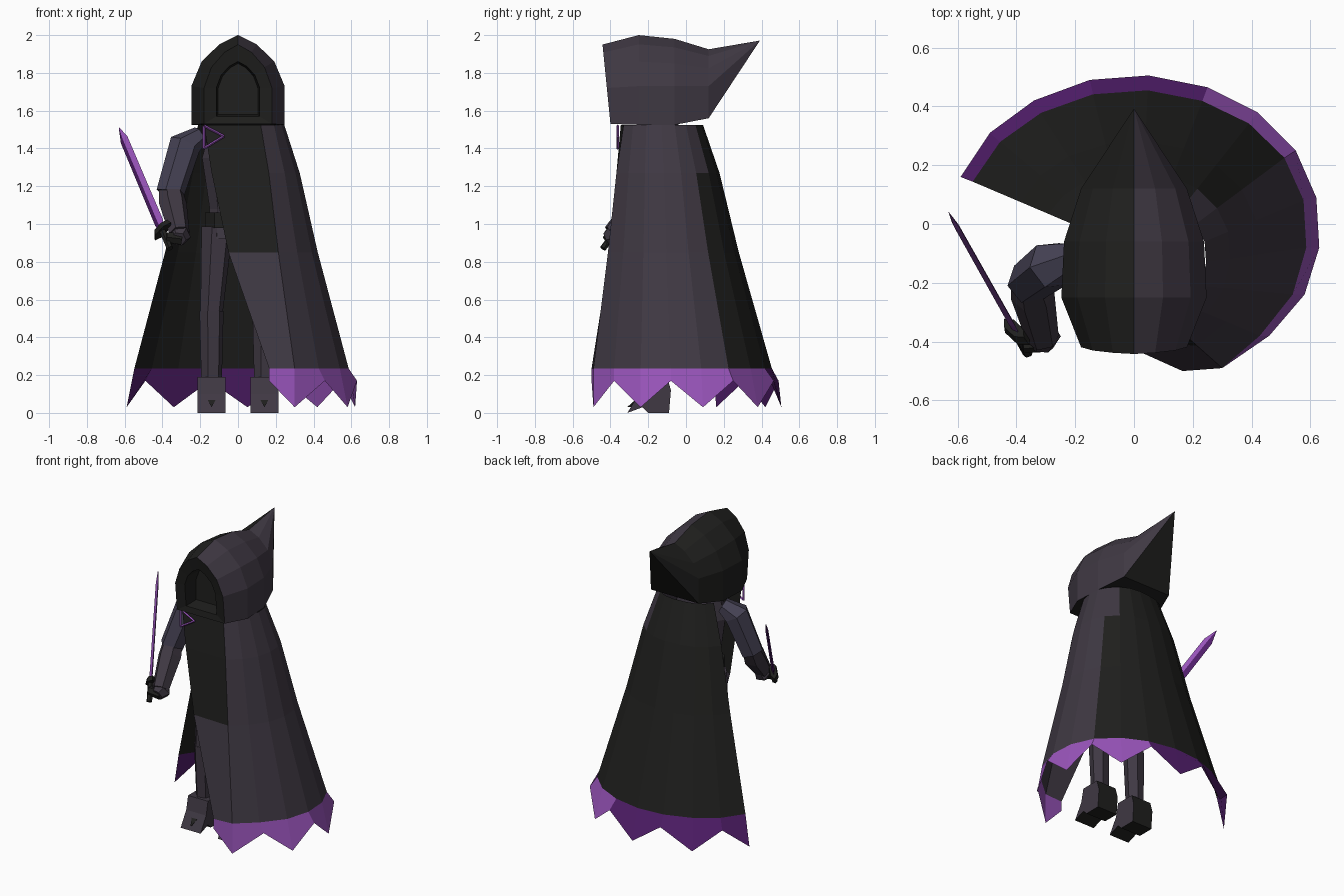
import bpy, bmesh, math
from mathutils import Vector

if "Cube" in bpy.data.objects:
    bpy.data.objects.remove(bpy.data.objects["Cube"])


def material(name, rgb):
    m = bpy.data.materials.new(name)
    m.use_nodes = True
    m.diffuse_color = (*rgb, 1)
    bsdf = next(n for n in m.node_tree.nodes if n.type == 'BSDF_PRINCIPLED')
    bsdf.inputs["Base Color"].default_value = (*rgb, 1)
    bsdf.inputs["Roughness"].default_value = 0.9
    return m


BLACK = material("black cloth", (.014, .014, .013))
GREY = material("dusk grey cloth", (.05, .04, .056))
SLATE = material("slate sleeve", (.06, .054, .088))
LIGHT = material("light purple", (.32, .09, .5))
DARK = material("dark purple", (.09, .014, .16))


def build(name, verts, faces, mats, rule=None, closed=True):
    """Mesh object; rule(face number, centre) picks the material slot."""
    mesh = bpy.data.meshes.new(name)
    mesh.from_pydata([tuple(v) for v in verts], [], faces)
    for m in mats:
        mesh.materials.append(m)
    if rule:
        for p in mesh.polygons:
            p.material_index = rule(p.index, p.center)
    if closed:
        bm = bmesh.new()
        bm.from_mesh(mesh)
        bmesh.ops.recalc_face_normals(bm, faces=bm.faces)
        bm.to_mesh(mesh)
        bm.free()
    ob = bpy.data.objects.new(name, mesh)
    bpy.context.scene.collection.objects.link(ob)
    return ob


def loft(name, rings, mats, rule=None):
    """Closed skin through rings of equal point count, capped at both ends."""
    n = len(rings[0])
    faces = [(r * n + i, r * n + (i + 1) % n, (r + 1) * n + (i + 1) % n, (r + 1) * n + i)
             for r in range(len(rings) - 1) for i in range(n)]
    faces += [tuple(range(n))[::-1], tuple(range((len(rings) - 1) * n, len(rings) * n))]
    return build(name, [v for r in rings for v in r], faces, mats, rule)


def limb(name, path, radii, mat, sides=6, wide=None, flat=1):
    """Faceted tube along a path; wide is the wide direction, flat the thickness ratio."""
    path = [Vector(p) for p in path]
    rings = []
    for i, p in enumerate(path):
        axis = (path[min(i + 1, len(path) - 1)] - path[max(i - 1, 0)]).normalized()
        u = Vector(wide or (1, .2, 0))
        u = (u - axis * u.dot(axis)).normalized()
        v = axis.cross(u) * flat
        rings.append([p + radii[i] * (u * math.cos(a) + v * math.sin(a))
                      for a in (math.tau * k / sides for k in range(sides))])
    return loft(name, rings, [mat])


# Cape: wraps from the open right side round the back to the front
hem = [(-.59, .16), (-.49, .31), (-.34, .42), (-.15, .49), (.05, .505), (.25, .465), (.42, .38),
       (.55, .25), (.62, .09), (.63, -.08), (.58, -.24), (.46, -.38), (.3, -.49), (.165, -.5)]
neck = [(-.21, 0), (-.17, .04), (-.12, .07), (-.05, .085), (.03, .09), (.1, .08), (.16, .05),
        (.21, 0), (.24, -.06), (.245, -.13), (.23, -.21), (.19, -.28), (.12, -.33), (-.18, -.345)]
n = len(hem)
rows = []
for z, t in ((1.525, 0), (1.27, .24), (.85, .52), (.235, 1)):
    row = []
    for i, (a, b) in enumerate(zip(neck, hem)):
        s = t if i < n - 1 else t ** 1.5
        low = (b[0] * (.93 if i < n - 2 else 1), b[1] * (.9 if b[1] > 0 else 1))
        row.append((a[0] + (low[0] - a[0]) * s, a[1] + (low[1] - a[1]) * s, z))
    rows.append(row)
rows.append([(x, y, .17 if i % 2 else .03) for i, (x, y) in enumerate(hem)])
cape_faces = [(r * n + i, (r + 1) * n + i, (r + 1) * n + i + 1, r * n + i + 1)
              for r in range(4) for i in range(n - 1)]


def cape_colour(k, centre):
    r, i = divmod(k, n - 1)
    if r == 3:
        return 2 if i >= 5 else 3
    if i == n - 2 and r < 2:
        return 0
    return 1 if i >= (6 if r == 0 else 7) else 0


build("cape", [v for r in rows for v in r], [f[::-1] for f in cape_faces],
      [BLACK, GREY, LIGHT, DARK], cape_colour, closed=False)


# Hood: pointed arches from the recessed face opening back to the peak
def arch(width, bottom, shoulder, top, y, lean=0):
    h = top - shoulder
    half = [(1, bottom), (1, shoulder), (.78, shoulder + h * .48), (.4, shoulder + h * .82)]
    pts = [(-f * width, z) for f, z in half] + [(0, top)] + [(f * width, z) for f, z in half[::-1]]
    return [(x, y - lean * (z - 1.53), z) for x, z in pts]


hood = [arch(.105, 1.58, 1.72, 1.85, -.3),
        arch(.115, 1.57, 1.72, 1.86, -.39, .1),
        arch(.18, 1.53, 1.72, 1.95, -.4, .1),
        arch(.247, 1.525, 1.73, 2, -.25),
        arch(.238, 1.525, 1.73, 1.98, -.06),
        arch(.18, 1.56, 1.73, 1.925, .12),
        [(0, .39, 1.97)] * 9]
# collapse the last ring to a tiny tip
hood[-1] = [(p[0] * .01, .39, 1.97 + (p[2] - 1.73) * .005) for p in hood[-2]]


def hood_colour(k, centre):
    band = k // 9
    if band < 2 or band > 5 or centre.x < .004:
        return 0
    return 0 if band == 5 and centre.z < 1.79 else 1


loft("hood", hood, [BLACK, GREY], hood_colour)


# Torso and belt
def oval(rx, ry, z):
    return [(rx * math.cos(a), -.15 + ry * math.sin(a), z)
            for a in (math.tau * k / 8 for k in range(8))]


loft("torso", [oval(.16, .11, .92), oval(.15, .1, 1.08), oval(.19, .13, 1.35), oval(.14, .11, 1.53)], [GREY])
loft("belt", [oval(.175, .125, .98), oval(.175, .125, 1.06)], [BLACK])

# Legs and boots, one pair
for side, label in ((-1, "right"), (1, "left")):
    x = side * .14
    limb(label + "_thigh", [(side * .11, -.15, .98), (x, -.17, .53)], [.085, .06], GREY)
    limb(label + "_shin", [(x, -.17, .54), (x, -.16, .15)], [.065, .055], GREY)
    profile = [(-.09, 0), (-.08, .12), (-.1, .19), (-.23, .19), (-.25, .1), (-.31, 0), (-.23, .03), (-.2, 0)]
    loft(label + "_boot", [[(x + s * .075, y, z) for y, z in profile] for s in (-1, 1)], [GREY, BLACK],
         lambda k, c: 1 if c.y > -.12 or c.z < .03 else 0)
    build(label + "_toe_claw",
          [(x - .03, -.25, .085), (x + .03, -.25, .085), (x, -.25, .03), (x, -.312, .03)],
          [(0, 1, 2), (0, 1, 3), (1, 2, 3), (2, 0, 3)], [BLACK])

# Raised right arm
limb("right_upper_arm", [(-.2, -.11, 1.47), (-.28, -.14, 1.42), (-.36, -.2, 1.16)], [.05, .085, .075], SLATE)
limb("right_forearm", [(-.36, -.18, 1.2), (-.345, -.24, 1.11), (-.31, -.39, .95)], [.06, .075, .055], GREY)
limb("right_hand", [(-.305, -.35, .97), (-.31, -.38, .94), (-.315, -.42, .92)], [.035, .062, .04], GREY)
limb("right_fingers", [(-.3, -.4, .92), (-.38, -.41, .93)], [.035, .03], BLACK)

# Sword: grip, guard, flat blade
pommel, tip = Vector((-.36, -.44, .87)), Vector((-.63, .04, 1.51))
wide = (.55, -.51, .62)
along = [pommel.lerp(tip, t) for t in (0, .14, .18, .22, .9, 1)]
limb("sword_grip", along[:3], [.018, .018, .018], BLACK)
limb("sword_guard", along[1:3], [.075, .06], BLACK, 6, wide, .4)
limb("sword_blade", along[2:], [.028, .033, .03, .002], LIGHT, 4, wide, .3)
blade = bpy.data.objects["sword_blade"].data
blade.materials.append(DARK)
for p in blade.polygons:
    p.material_index = 1 if p.normal.dot(Vector(wide)) < 0 else 0

# Triangular cloak clasp
corners = [(-.18, -.362, 1.52), (-.18, -.362, 1.4), (-.075, -.362, 1.465)]
for i in range(3):
    limb("clasp_bar_%d" % (i + 1), [corners[i], corners[(i + 1) % 3]], [.007, .007], LIGHT, 4, (0, 1, 0))
